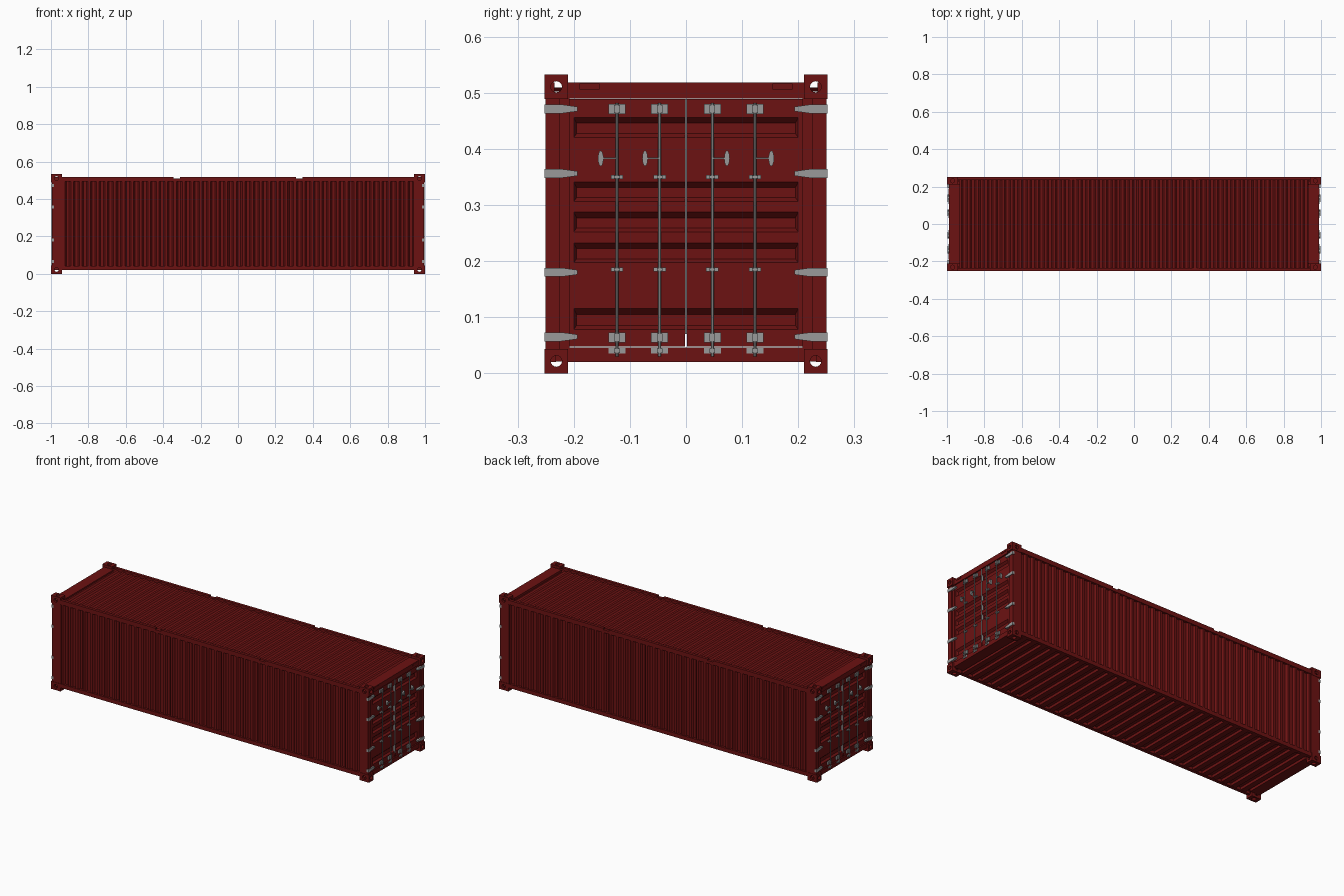
import bpy, bmesh, math
from mathutils import Matrix, Vector

if "Cube" in bpy.data.objects:
    bpy.data.objects.remove(bpy.data.objects["Cube"])


def material(name, col):
    m = bpy.data.materials.new(name)
    m.diffuse_color = (*col, 1)
    m.use_nodes = True
    m.node_tree.nodes["Principled BSDF"].inputs["Base Color"].default_value = m.diffuse_color
    return m


RED = material("red_paint", (0.15, 0.006, 0.006))
STEEL = material("galvanised_steel", (0.32, 0.32, 0.32))


def finish(name, bm, mat, mirror=""):
    """Turn a bmesh into an object, mirrored about the given world axes."""
    bmesh.ops.recalc_face_normals(bm, faces=bm.faces)
    me = bpy.data.meshes.new(name)
    bm.to_mesh(me)
    bm.free()
    ob = bpy.data.objects.new(name, me)
    bpy.context.collection.objects.link(ob)
    me.materials.append(mat)
    if mirror:
        mod = ob.modifiers.new("mirror", "MIRROR")
        mod.use_axis = [a in mirror for a in "xyz"]
        mod.use_mirror_merge = False
    return ob


def box(bm, x, y, z):
    size = [b - a for a, b in (x, y, z)]
    mid = [(a + b) / 2 for a, b in (x, y, z)]
    bmesh.ops.create_cube(bm, size=1, matrix=Matrix.Translation(mid) @ Matrix.Diagonal((*size, 1)))


def boxes(name, items, mat=RED, mirror=""):
    bm = bmesh.new()
    for it in items:
        box(bm, *it)
    return finish(name, bm, mat, mirror)


def cylinder(bm, r, length, loc, axis="z", n=12):
    rot = {"x": Matrix.Rotation(math.pi / 2, 4, "Y"), "y": Matrix.Rotation(math.pi / 2, 4, "X"),
           "z": Matrix.Identity(4)}[axis]
    bmesh.ops.create_cone(bm, cap_ends=True, segments=n, radius1=r, radius2=r, depth=length,
                          matrix=Matrix.Translation(loc) @ rot)


def plate(bm, outline, x0, x1):
    """Extrude a y,z outline along x."""
    f = bm.faces.new([bm.verts.new((x0, y, z)) for y, z in outline])
    ext = bmesh.ops.extrude_face_region(bm, geom=[f])
    verts = [v for v in ext["geom"] if isinstance(v, bmesh.types.BMVert)]
    bmesh.ops.translate(bm, verts=verts, vec=(x1 - x0, 0, 0))


def strip(bm, points, vec):
    """Sweep an open profile along a vector."""
    a = [bm.verts.new(p) for p in points]
    b = [bm.verts.new(Vector(p) + Vector(vec)) for p in points]
    for i in range(len(a) - 1):
        bm.faces.new((a[i], a[i + 1], b[i + 1], b[i]))


def corrugation(count, half, high, low):
    """Trapezoid wave: pairs of position and depth."""
    p = 2 * half / count
    pts = []
    for i in range(count):
        s = -half + i * p
        pts += [(s, high), (s + 0.3 * p, high), (s + 0.48 * p, low), (s + 0.82 * p, low)]
    return pts + [(half, high)]


# corner castings with holes through every face
bm = bmesh.new()
box(bm, (-0.03, 0.03), (-0.021, 0.021), (-0.0215, 0.0215))
casting = finish("corner_casting", bm, RED)
for ax, r in (("x", 0.010), ("y", 0.011), ("z", 0.011)):
    bm = bmesh.new()
    cylinder(bm, r, 0.2, (0, 0, 0), ax, 16)
    cut = finish("casting_hole_cutter_" + ax, bm, RED)
    cut.hide_render = True
    cut.hide_viewport = True
    mod = casting.modifiers.new("hole", "BOOLEAN")
    mod.operation = "DIFFERENCE"
    mod.solver = "EXACT"
    mod.object = cut
hollow = bpy.data.meshes.new_from_object(casting.evaluated_get(bpy.context.evaluated_depsgraph_get()))
casting.modifiers.clear()
casting.data = hollow
spots = [(x, y, z) for x in (-0.97, 0.97) for y in (-0.231, 0.231) for z in (0.0215, 0.5105)]
for i, s in enumerate(spots):
    ob = casting if i == 0 else casting.copy()
    ob.location = s
    if i:
        bpy.context.collection.objects.link(ob)

# corner posts: outer column and recessed inner return
boxes("corner_post", [((0.937, 0.994), (0.225, 0.25), (0.04, 0.492)),
                      ((0.945, 0.988), (0.208, 0.226), (0.04, 0.492))], RED, "xy")

# side rails; the top rail has two small notches
boxes("bottom_side_rail", [((-0.945, 0.945), (0.232, 0.25), (0.02, 0.042))], RED, "y")
top = [((-0.945, 0.945), (0.234, 0.25), (0.493, 0.510))]
top += [((a, b), (0.234, 0.25), (0.510, 0.518)) for a, b in
        ((-0.945, -0.345), (-0.31, 0.31), (0.345, 0.945))]
boxes("top_side_rail", top, RED, "y")

# door headers with small plates, and door sills
boxes("door_header", [((0.93, 0.990), (-0.212, 0.212), (0.490, 0.518))], RED, "x")
boxes("header_plate", [((0.988, 0.993), (0.154, 0.190), (0.506, 0.516))], RED, "xy")
boxes("door_sill", [((0.93, 0.990), (-0.212, 0.212), (0.02, 0.046))], RED, "x")

# corrugated side walls
bm = bmesh.new()
strip(bm, [(x, y, 0.04) for x, y in corrugation(41, 0.94, 0.247, 0.237)], (0, 0, 0.456))
finish("side_wall", bm, RED, "y")

# corrugated roof
bm = bmesh.new()
strip(bm, [(x, -0.236, z) for x, z in corrugation(41, 0.935, 0.5095, 0.502)], (0, 0.472, 0))
finish("roof", bm, RED)

# floor and cross members
boxes("floor", [((-0.95, 0.95), (-0.235, 0.235), (0.036, 0.041))])
N = 30
boxes("cross_members", [((x - 0.015, x + 0.015), (-0.233, 0.233), (0.021, 0.037))
                        for x in [-0.9 + 1.8 * i / (N - 1) for i in range(N)]])

# doors: ribbed panel with end slopes closed by the frame stiles
FACE, DEEP = 0.985, 0.974
grooves = [(0.078, 0.115), (0.197, 0.232), (0.252, 0.287), (0.306, 0.341), (0.420, 0.456)]
profile = [(FACE, 0.048)]
for a, b in grooves:
    profile += [(FACE, a), (DEEP, a + 0.007), (DEEP, b - 0.010), (FACE, b)]
profile.append((FACE, 0.489))
bm = bmesh.new()
strip(bm, [(x, 0.002, z) for x, z in profile], (0, 0.198, 0))
for a, b in grooves:
    quad = [(FACE, 0.2, a), (DEEP, 0.195, a + 0.007), (DEEP, 0.195, b - 0.010), (FACE, 0.2, b)]
    bm.faces.new([bm.verts.new(p) for p in quad])
finish("door_panel", bm, RED, "xy")
boxes("door_stile", [((0.965, FACE), (0.2, 0.212), (0.048, 0.489))], RED, "xy")
boxes("door_seam", [((0.975, 0.988), (-0.002, 0.002), (0.07, 0.489))], STEEL, "x")

# hinges: tapered straps wrapping onto the post
bm = bmesh.new()
for z in (0.065, 0.180, 0.356, 0.471):
    plate(bm, [(0.252, z - 0.008), (0.252, z + 0.008), (0.222, z + 0.008), (0.193, z + 0.004),
               (0.193, z - 0.004), (0.222, z - 0.008)], 0.984, 0.997)
finish("door_hinges", bm, STEEL, "xy")

# lock rods, brackets, keepers and handles
rods, brackets, handles = bmesh.new(), bmesh.new(), bmesh.new()
for y, hy in ((0.047, 0.073), (0.123, 0.152)):
    cylinder(rods, 0.0026, 0.452, (0.994, y, 0.256))
    for z, w, h in ((0.471, 0.015, 0.009), (0.064, 0.015, 0.009), (0.350, 0.011, 0.0035),
                    (0.185, 0.011, 0.0035), (0.040, 0.015, 0.005)):
        box(brackets, (0.984, 0.992), (y - w, y + w), (z - h, z + h))
        box(brackets, (0.984, 0.998), (y - 0.005, y + 0.005), (z - h * 0.8, z + h * 0.8))
    box(handles, (0.991, 0.996), (y, hy), (0.3815, 0.3845))
    plate(handles, [(hy + 0.005 * math.cos(t), 0.383 + 0.014 * math.sin(t))
                    for t in [math.tau * i / 12 for i in range(12)]], 0.984, 0.996)
for name, b in (("lock_rods", rods), ("rod_brackets", brackets), ("door_handles", handles)):
    ob = finish(name, b, STEEL, "xy")
    if name == "lock_rods":
        bpy.context.view_layer.objects.active = ob
        ob.select_set(True)
        bpy.ops.object.shade_smooth_by_angle()
